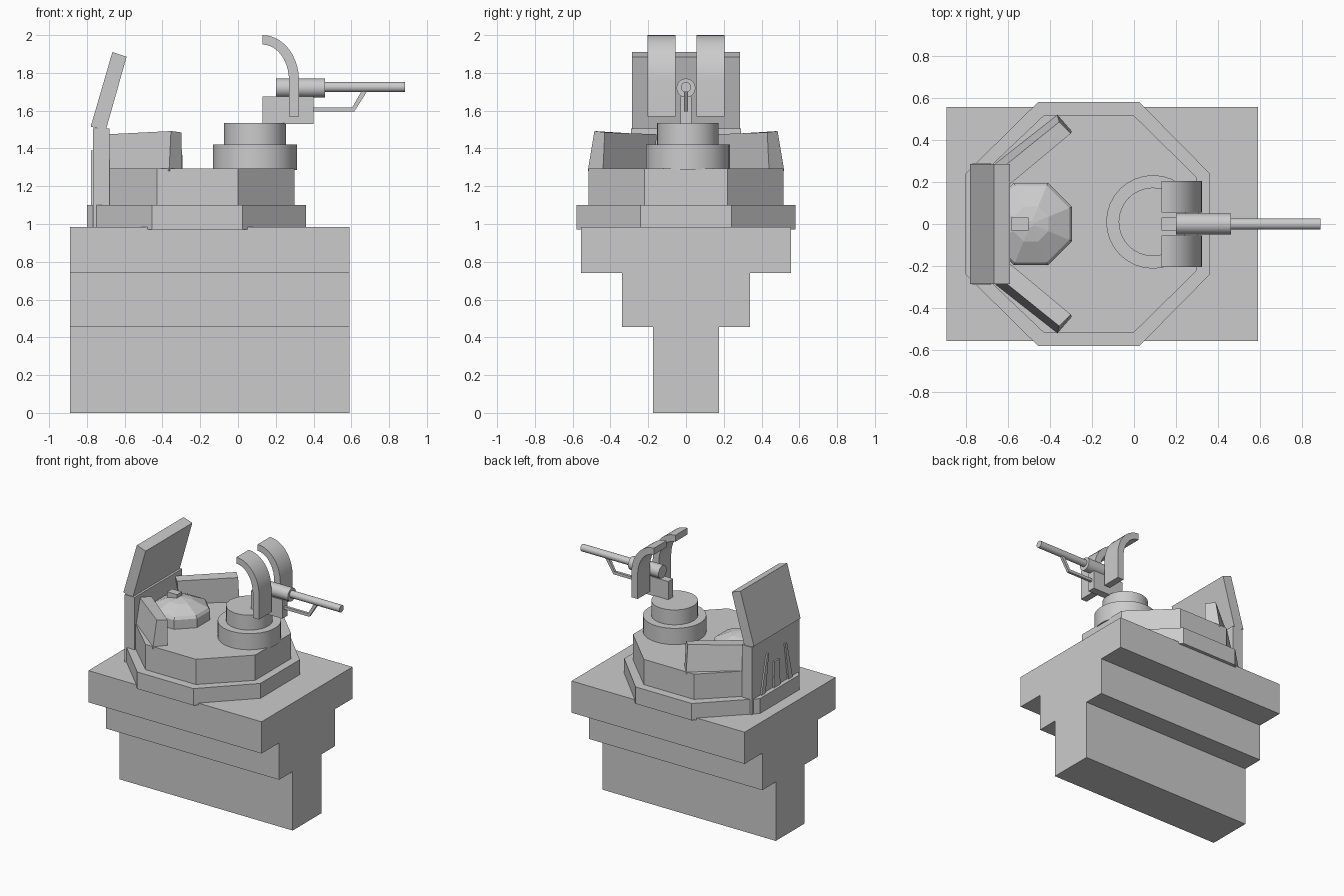
import bpy, bmesh, math
from mathutils import Vector

if "Cube" in bpy.data.objects:
    bpy.data.objects.remove(bpy.data.objects["Cube"])


def finish(name, bm):
    bmesh.ops.recalc_face_normals(bm, faces=bm.faces[:])
    me = bpy.data.meshes.new(name)
    bm.to_mesh(me)
    bm.free()
    ob = bpy.data.objects.new(name, me)
    bpy.context.collection.objects.link(ob)
    return ob


def smooth(ob):
    bpy.ops.object.select_all(action='DESELECT')
    ob.select_set(True)
    bpy.context.view_layer.objects.active = ob
    bpy.ops.object.shade_smooth_by_angle(angle=math.radians(35))


def extrude(name, pts, offset):
    """Extrude a closed loop of 3D points along an offset."""
    bm = bmesh.new()
    f = bm.faces.new([bm.verts.new(p) for p in pts])
    r = bmesh.ops.extrude_face_region(bm, geom=[f])
    top = [v for v in r['geom'] if isinstance(v, bmesh.types.BMVert)]
    bmesh.ops.translate(bm, verts=top, vec=offset)
    return finish(name, bm)


def side_profile(name, pts, y0, y1):
    return extrude(name, [(x, y0, z) for x, z in pts], (0, y1 - y0, 0))


def box(name, x0, x1, y0, y1, z0, z1):
    return side_profile(name, [(x0, z0), (x1, z0), (x1, z1), (x0, z1)], y0, y1)


def loft(name, rings):
    """Join equal-length rings of points and cap the ends."""
    bm = bmesh.new()
    rs = [[bm.verts.new(p) for p in ring] for ring in rings]
    n = len(rs[0])
    for a, b in zip(rs, rs[1:]):
        for i in range(n):
            j = (i + 1) % n
            bm.faces.new((a[i], a[j], b[j], b[i]))
    bm.faces.new(rs[0])
    bm.faces.new(rs[-1])
    return finish(name, bm)


def circle(n, r, origin, u, v, phase=0):
    o, u, v = Vector(origin), Vector(u), Vector(v)
    return [o + r * (math.cos(t) * u + math.sin(t) * v)
            for t in (phase + 2 * math.pi * i / n for i in range(n))]


def octagon(name, x0, x1, fx0, fx1, hy, fy, z0, z1):
    half = [(x1, fy), (fx1, hy), (fx0, hy), (x0, fy)]
    pts = half + [(x, -y) for x, y in reversed(half)]
    return extrude(name, [(x, y, z0) for x, y in pts], (0, 0, z1 - z0))


# Stepped hull base
box("base_bottom", -0.89, 0.59, -0.175, 0.175, 0, 0.455)
box("base_middle", -0.89, 0.59, -0.34, 0.34, 0.455, 0.74)
box("base_top", -0.89, 0.59, -0.555, 0.555, 0.74, 0.985)

# Octagonal turret platform
octagon("turret_ring", -0.80, 0.36, -0.455, 0.025, 0.58, 0.24, 0.97, 1.10)
octagon("turret_body", -0.74, 0.30, -0.43, 0.0, 0.515, 0.22, 1.10, 1.295)

# Round cupola under the gun
for name, r, z0, z1 in (("cupola_lower", 0.222, 1.285, 1.42),
                        ("cupola_upper", 0.163, 1.42, 1.535)):
    smooth(loft(name, [circle(32, r, (0.09, 0.01, z), (1, 0, 0), (0, 1, 0))
                       for z in (z0, z1)]))

# Gun mount, sleeve and barrel
box("gun_mount", 0.13, 0.40, -0.03, 0.03, 1.53, 1.675)
for name, r, x0, x1, z in (("gun_sleeve", 0.05, 0.20, 0.46, 1.72),
                           ("gun_barrel", 0.027, 0.46, 0.885, 1.725)):
    smooth(loft(name, [circle(24, r, (x, 0, z), (0, 1, 0), (0, 0, 1))
                       for x in (x0, x1)]))
side_profile("barrel_brace", [(0.39, 1.595), (0.615, 1.595), (0.685, 1.705),
                              (0.655, 1.705), (0.605, 1.617), (0.39, 1.617)],
             -0.01, 0.01)

# Pair of curved gun shields
arc = [math.radians(90 - 9 * i) for i in range(11)]
outer = [(0.13 + 0.193 * math.cos(t), 1.76 + 0.24 * math.sin(t)) for t in arc]
inner = [(0.13 + 0.14 * math.cos(t), 1.76 + 0.19 * math.sin(t)) for t in arc]
shield = outer + [(0.323, 1.57), (0.27, 1.57)] + inner[::-1]
for side, s in (("left", 1), ("right", -1)):
    smooth(side_profile("gun_shield_" + side, shield, s * 0.055, s * 0.205))

# Rear armour plate and tilted hatch cover
box("rear_plate", -0.767, -0.68, -0.29, 0.29, 0.975, 1.505)
side_profile("tilted_cover", [(-0.78, 1.515), (-0.70, 1.495),
                              (-0.59, 1.885), (-0.665, 1.91)], -0.285, 0.285)

# Ribs on the back of the rear plate
for name, pts in (
        ("rear_rib_left", [(0.19, 1.1), (0.14, 1.1), (0.10, 1.39), (0.12, 1.39)]),
        ("rear_rib_centre", [(0.04, 1.1), (-0.04, 1.1), (-0.03, 1.3), (0.03, 1.3)]),
        ("rear_rib_right", [(-0.14, 1.1), (-0.19, 1.1), (-0.12, 1.39), (-0.10, 1.39)])):
    extrude(name, [(-0.779, y, z) for y, z in pts], (0.03, 0, 0))

# Slanted side walls beside the hatch
for side, s in (("left", 1), ("right", -1)):
    rear = [(-0.69, 0.265, 1.28), (-0.69, 0.215, 1.475),
            (-0.63, 0.155, 1.475), (-0.62, 0.17, 1.28)]
    front = [(-0.365, 0.52, 1.28), (-0.355, 0.485, 1.492),
             (-0.30, 0.43, 1.485), (-0.295, 0.44, 1.28)]
    loft("side_wall_" + side,
         [[(x, s * y, z) for x, y, z in ring] for ring in (rear, front)])

# Faceted crew hatch with a small handle
loft("crew_hatch", [circle(8, r, (-0.49, 0, z), (1, 0, 0), (0, 1, 0), math.pi / 8)
                    for r, z in ((0.212, 1.285), (0.212, 1.365),
                                 (0.198, 1.385), (0.09, 1.435), (0.015, 1.45))])
box("hatch_handle", -0.585, -0.50, -0.03, 0.03, 1.42, 1.475)
